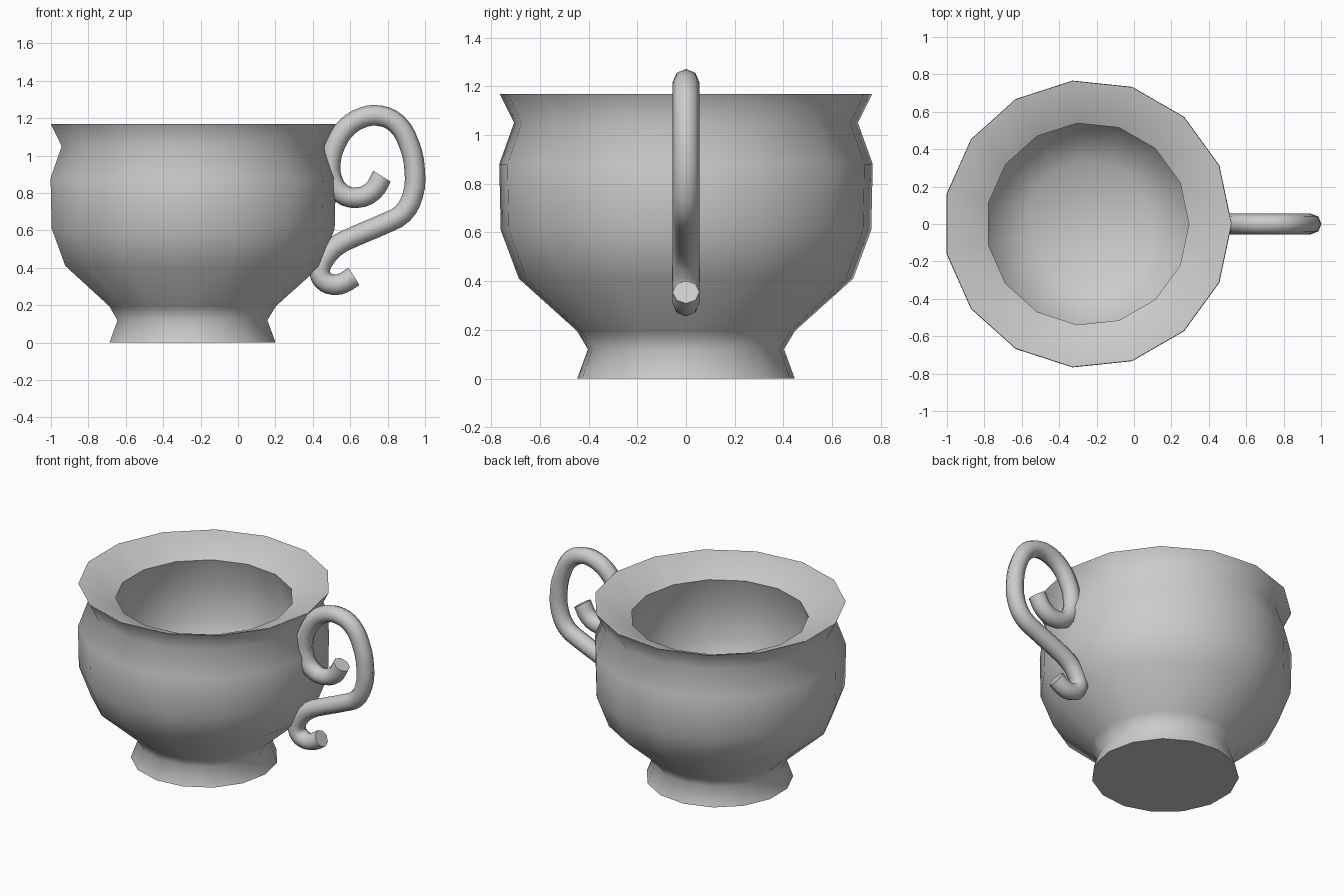
import bpy, bmesh
from math import pi, sin, cos, radians

if "Cube" in bpy.data.objects:
    bpy.data.objects.remove(bpy.data.objects["Cube"])

CX = -0.248      # cup axis
SIDES = 15


def smooth(obj, angle):
    bpy.ops.object.select_all(action='DESELECT')
    obj.select_set(True)
    bpy.context.view_layer.objects.active = obj
    bpy.ops.object.shade_smooth_by_angle(angle=radians(angle))


def lathe(name, profile):
    """Revolve an (r, z) profile, closing both ends with flat discs."""
    bm = bmesh.new()
    rings = [[bm.verts.new((CX + r * cos(2 * pi * i / SIDES),
                            r * sin(2 * pi * i / SIDES), z))
              for i in range(SIDES)] for r, z in profile]
    for a, b in zip(rings, rings[1:]):
        for i in range(SIDES):
            j = (i + 1) % SIDES
            bm.faces.new((a[i], a[j], b[j], b[i]))
    bm.faces.new(rings[0][::-1])
    bm.faces.new(rings[-1])
    mesh = bpy.data.meshes.new(name)
    bm.to_mesh(mesh)
    bm.free()
    obj = bpy.data.objects.new(name, mesh)
    bpy.context.collection.objects.link(obj)
    return obj


# cup: foot, belly, flared lip, then the thick inner wall down to a bowl floor
cup = lathe("cup_body", [
    (0.449, 0.0), (0.405, 0.12), (0.45, 0.195), (0.69, 0.41), (0.765, 0.61),
    (0.771, 0.88), (0.710, 1.05), (0.769, 1.168),
    (0.760, 1.168), (0.542, 1.07), (0.60, 0.88), (0.59, 0.65),
    (0.53, 0.49), (0.33, 0.33)])
smooth(cup, 80)

# handle: scrolled tube with an octagonal section
path = [(0.77, 0.89), (0.72, 0.81), (0.635, 0.775), (0.55, 0.80), (0.50, 0.88),
        (0.495, 0.97), (0.52, 1.06), (0.58, 1.15), (0.67, 1.205), (0.76, 1.213),
        (0.85, 1.17), (0.915, 1.06), (0.945, 0.92), (0.935, 0.79), (0.88, 0.69),
        (0.78, 0.635), (0.64, 0.575), (0.53, 0.52), (0.47, 0.46), (0.437, 0.385),
        (0.455, 0.335), (0.51, 0.31), (0.56, 0.318), (0.62, 0.355)]
curve = bpy.data.curves.new("handle", 'CURVE')
curve.dimensions = '3D'
curve.bevel_depth = 0.055
curve.bevel_resolution = 2
curve.resolution_u = 3
curve.use_fill_caps = True
spline = curve.splines.new('BEZIER')
spline.bezier_points.add(len(path) - 1)
for p, (x, z) in zip(spline.bezier_points, path):
    p.co = (x, 0, z)
    p.handle_left_type = p.handle_right_type = 'AUTO'
handle = bpy.data.objects.new("handle", curve)
bpy.context.collection.objects.link(handle)
bpy.ops.object.select_all(action='DESELECT')
handle.select_set(True)
bpy.context.view_layer.objects.active = handle
bpy.ops.object.convert(target='MESH')
handle = bpy.context.view_layer.objects.active
# weld the caps to the tube
bm = bmesh.new()
bm.from_mesh(handle.data)
bmesh.ops.remove_doubles(bm, verts=bm.verts, dist=0.0005)
bmesh.ops.recalc_face_normals(bm, faces=bm.faces)
bm.to_mesh(handle.data)
bm.free()
smooth(handle, 60)
